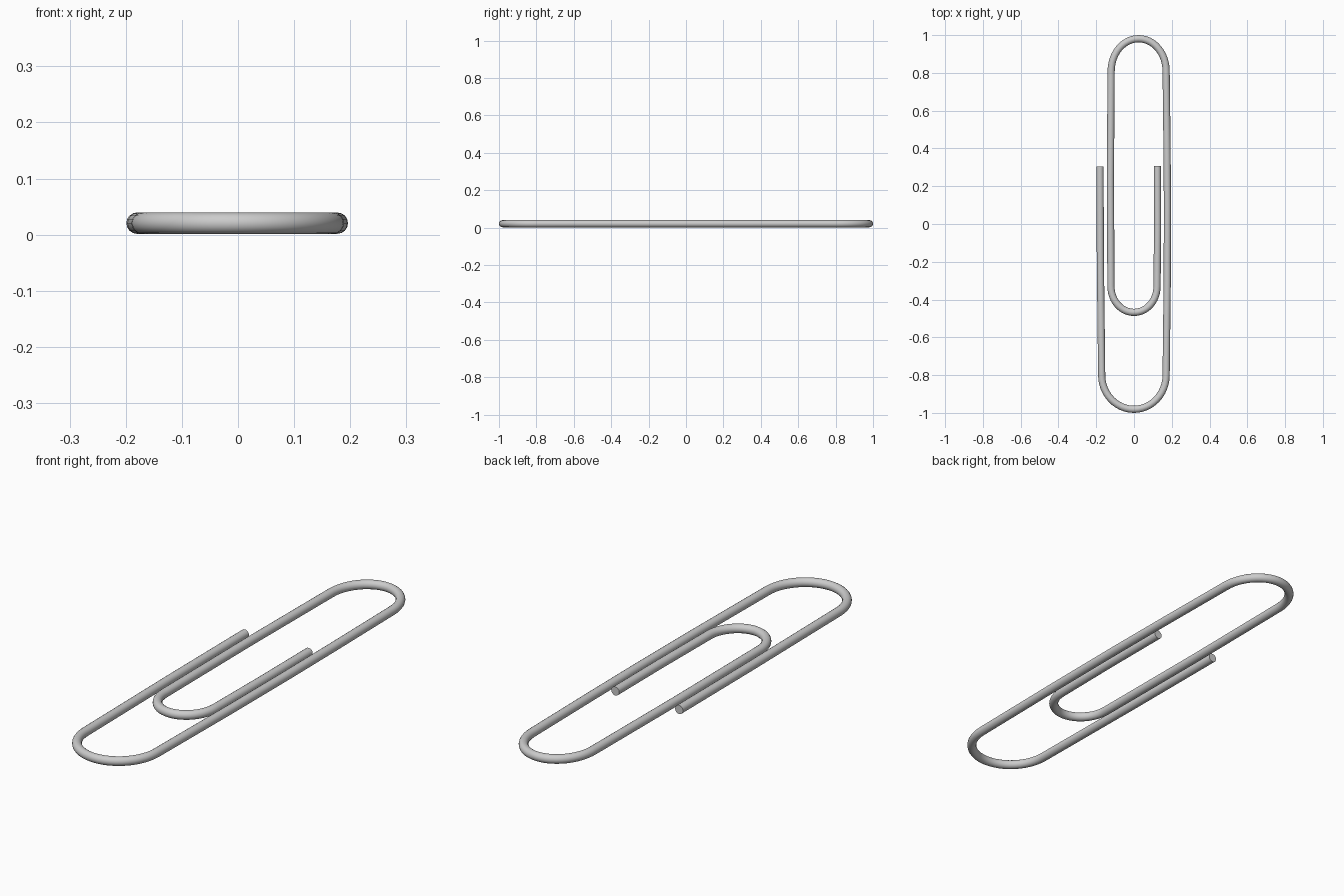
import bpy, math

if "Cube" in bpy.data.objects:
    bpy.data.objects.remove(bpy.data.objects["Cube"])

R = 0.019  # wire radius
Z = 0.0205


def bend(x0, x1, y, height, n=24):
    """Half-ellipse from x0 to x1; positive height bulges to +y."""
    cx, rx = (x0 + x1) / 2, (x0 - x1) / 2
    return [(cx + rx * math.cos(math.pi * i / n),
             y + height * math.sin(math.pi * i / n)) for i in range(n + 1)]


# Centreline of the wire, from the outer free end to the inner free end
path = [(-0.18, 0.305), (-0.178, -0.2)]
path += bend(-0.171, 0.17, -0.80, -0.181)      # large lower loop
path += [(0.176, -0.3), (0.177, 0.1), (0.175, 0.4)]
path += bend(0.17, -0.121, 0.81, 0.171)        # upper loop
path += [(-0.125, 0.25)]
path += bend(-0.122, 0.122, -0.33, -0.138)     # small inner loop
path += [(0.125, 0.0), (0.124, 0.308)]

# Round wire swept along the centreline
curve = bpy.data.curves.new("wire_path", 'CURVE')
curve.dimensions = '3D'
curve.bevel_depth = R
curve.bevel_resolution = 6
curve.use_fill_caps = True
spline = curve.splines.new('POLY')
spline.points.add(len(path) - 1)
for p, (x, y) in zip(spline.points, path):
    p.co = (x, y, Z, 1)
wire = bpy.data.objects.new("bent_wire", curve)
bpy.context.collection.objects.link(wire)

# Smooth mesh with crisp cut ends
bpy.context.view_layer.objects.active = wire
wire.select_set(True)
bpy.ops.object.convert(target='MESH')
bpy.ops.object.shade_smooth_by_angle(angle=math.radians(40))
